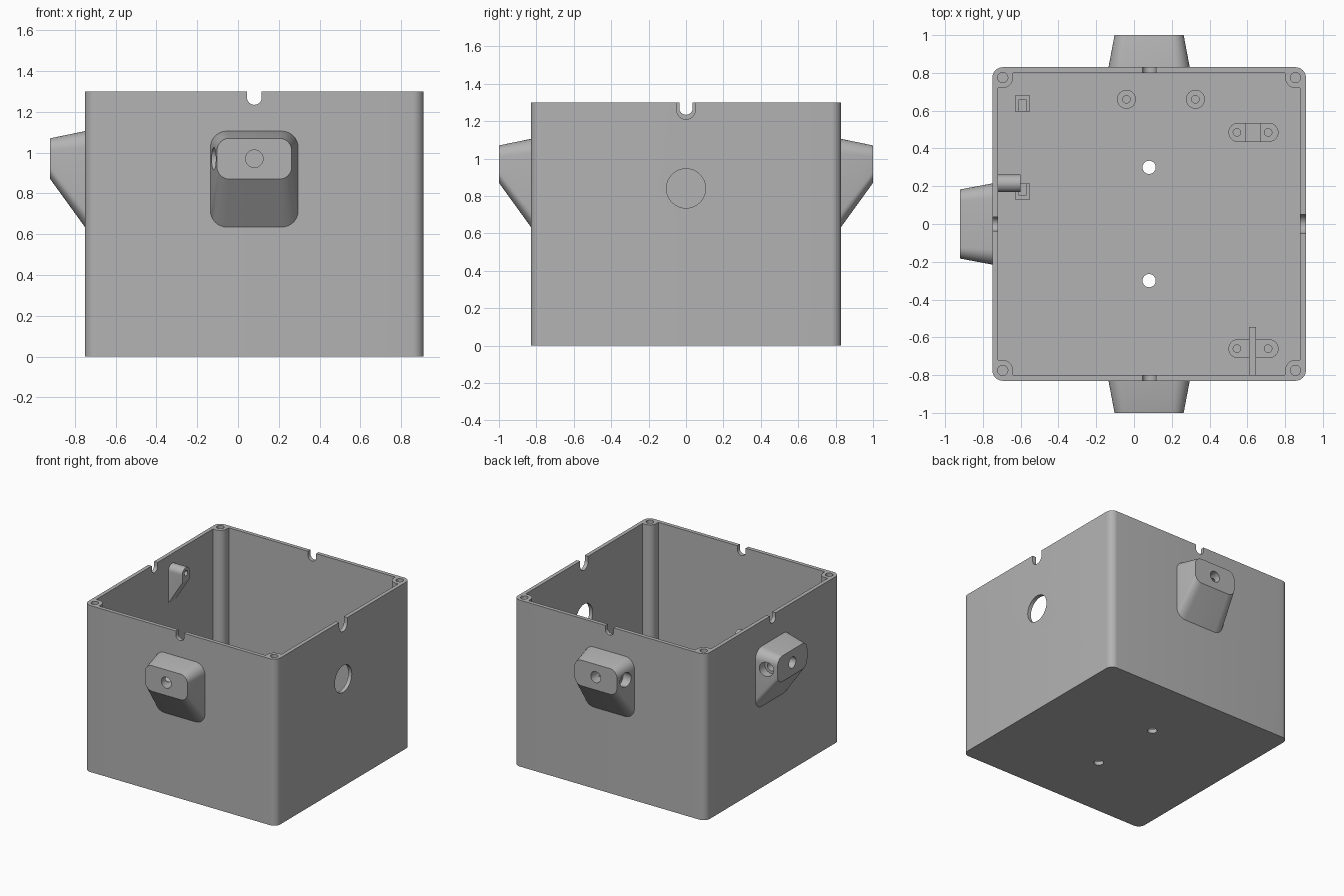
import bpy, bmesh, math
from mathutils import Matrix, Vector

cube = bpy.data.objects.get("Cube")
if cube:
    bpy.data.objects.remove(cube, do_unlink=True)

grey = bpy.data.materials.new("plain grey")
grey.use_nodes = True
colour = (0.45, 0.45, 0.45, 1)
grey.diffuse_color = colour
grey.node_tree.nodes["Principled BSDF"].inputs["Base Color"].default_value = colour

CENTRE = Vector((0.08, 0, 0))   # the box sits off centre because of its side lug
HALF, INNER, HEIGHT, FLOOR = 0.83, 0.80, 1.30, 0.03
FRONT, RIGHT, BACK, LEFT = 0, 1, 2, 3   # quarter turns, counted from the front wall


# ---- helpers -------------------------------------------------------------
def arc(cx, cy, r, start, end, n=8):
    steps = [math.radians(start + (end - start) * i / n) for i in range(n + 1)]
    return [(cx + r * math.cos(t), cy + r * math.sin(t)) for t in steps]


def circle(cx, cy, r):
    return arc(cx, cy, r, 0, 360, 32)[:-1]


def rounded(x0, x1, y0, y1, r):
    return (arc(x1 - r, y1 - r, r, 0, 90) + arc(x0 + r, y1 - r, r, 90, 180)
            + arc(x0 + r, y0 + r, r, 180, 270) + arc(x1 - r, y0 + r, r, 270, 360))


def rect(x0, x1, y0, y1):
    return [(x0, y0), (x1, y0), (x1, y1), (x0, y1)]


def arch(cx, cz, r, end):
    """Half circle with straight sides running to the height end."""
    s = 1 if end > cz else -1
    pts = [(x, cz - s * (z - cz)) for x, z in arc(cx, cz, r, 0, 180, 20)]
    return pts + [(cx - r, end), (cx + r, end)]


def loft(name, sections, axis="z", turn=0, mirror=False):
    """Solid through (profile, depth) sections, placed about the box centre."""
    bm = bmesh.new()
    rings = []
    for profile, d in sections:
        to3d = {"x": lambda a, b: (d, a, b), "y": lambda a, b: (a, d, b),
                "z": lambda a, b: (a, b, d)}[axis]
        rings.append([bm.verts.new(to3d(a, b)) for a, b in profile])
    for low, high in zip(rings, rings[1:]):
        n = len(low)
        for i in range(n):
            j = (i + 1) % n
            bm.faces.new((low[i], low[j], high[j], high[i]))
    bm.faces.new(rings[0])
    bm.faces.new(rings[-1])
    place = Matrix.Translation(CENTRE) @ Matrix.Rotation(turn * math.pi / 2, 4, "Z")
    if mirror:
        place = place @ Matrix.Diagonal((1, -1, 1, 1))
    bm.transform(place)
    bmesh.ops.recalc_face_normals(bm, faces=bm.faces)
    mesh = bpy.data.meshes.new(name)
    bm.to_mesh(mesh)
    bm.free()
    mesh.materials.append(grey)
    obj = bpy.data.objects.new(name, mesh)
    bpy.context.collection.objects.link(obj)
    return obj


def prism(name, profile, d0, d1, **kw):
    return loft(name, [(profile, d0), (profile, d1)], **kw)


def activate(obj):
    bpy.ops.object.select_all(action="DESELECT")
    obj.select_set(True)
    bpy.context.view_layer.objects.active = obj


def cut(obj, profile, d0, d1, **kw):
    cutter = prism("cutter", profile, d0, d1, **kw)
    cutter.hide_render = True
    activate(obj)
    mod = obj.modifiers.new("cut", "BOOLEAN")
    mod.operation, mod.solver, mod.object = "DIFFERENCE", "EXACT", cutter
    bpy.ops.object.modifier_apply(modifier=mod.name)
    bpy.data.objects.remove(cutter, do_unlink=True)


parts = []

# ---- open box with screw posts in its corners ------------------------------
box = prism("box", rounded(-HALF, HALF, -HALF, HALF, 0.055), 0, HEIGHT)
parts.append(box)
post, post_r = 0.775, 0.055
edge = post - post_r
corner = [(INNER, edge)] + arc(post, post, post_r, 270, 180) + [(edge, INNER)]
cavity = []
for q in range(4):
    spin = Matrix.Rotation(q * math.pi / 2, 2)
    cavity += [tuple(spin @ Vector(p)) for p in corner]
cut(box, cavity, FLOOR, HEIGHT + 0.1)
for sx in (-1, 1):
    for sy in (-1, 1):
        cut(box, circle(sx * post, sy * post, 0.027), HEIGHT - 0.25, HEIGHT + 0.1)

# rim notches, a wider one on the side with the round opening
for turn in (FRONT, BACK, LEFT):
    cut(box, arch(0, 1.27, 0.036, 1.4), -0.9, -0.7, axis="y", turn=turn)
cut(box, arch(0, 1.26, 0.05, 1.4), -0.9, -0.7, axis="y", turn=RIGHT)
cut(box, circle(0, 0.84, 0.105), -0.9, -0.7, axis="y", turn=RIGHT)

# drain holes in the floor
for y in (-0.3, 0.3):
    cut(box, circle(0, y, 0.035), -0.1, 0.1)

# ---- tapered mounting lugs with a face hole and a stepped side hole --------
for name, kw in (("front_lug", {}), ("back_lug", {"mirror": True}),
                 ("side_lug", {"turn": LEFT})):
    base = rounded(-0.215, 0.215, 0.635, 1.105, 0.08)
    tip = rounded(-0.183, 0.183, 0.87, 1.07, 0.06)
    lug = loft(name, [(base, -0.82), (base, -HALF), (tip, -1.0)], axis="y", **kw)
    cut(lug, circle(-0.915, 0.97, 0.055), -0.3, -0.14, axis="x", **kw)
    cut(lug, circle(-0.915, 0.97, 0.034), -0.2, 0.03, axis="x", **kw)
    cut(lug, circle(0, 0.97, 0.043), -1.1, -0.88, axis="y", **kw)
    parts.append(lug)

# ---- inside bracket, rounded on top and tapering down to the wall ----------
bracket = loft("wall_bracket", [(arch(0.215, 1.18, 0.046, 0.93), -0.81),
                                (arch(0.215, 1.18, 0.046, 0.93), -INNER),
                                (arch(0.215, 1.18, 0.046, 1.12), -0.68)], axis="x")
cut(bracket, circle(0.215, 1.18, 0.02), -0.76, -0.6, axis="x")
parts.append(bracket)

# ---- floor fittings ---------------------------------------------------------
sunk = FLOOR - 0.01
for i, x in enumerate((-0.12, 0.245)):
    standoff = prism(f"standoff_{i + 1}", circle(x, 0.66, 0.05), sunk, 0.13)
    cut(standoff, circle(x, 0.66, 0.02), 0.04, 0.2)
    parts.append(standoff)

for name, y in (("back_clamp", 0.485), ("front_clamp", -0.66)):
    clamp = prism(name, rounded(0.42, 0.685, y - 0.05, y + 0.05, 0.0499), sunk, 0.13)
    for x in (0.465, 0.63):
        cut(clamp, circle(x, y, 0.02), 0.04, 0.2)
    if y > 0:
        cut(clamp, rect(0.51, 0.59, y - 0.1, y + 0.1), 0.09, 0.2)
    parts.append(clamp)
parts.append(prism("floor_rib", rect(0.53, 0.565, -0.805, -0.545), sunk, 0.15))

# upright guides whose slots face each other
for name, y, slot in (("back_guide", 0.638, (0.5, 0.66)),
                      ("front_guide", 0.172, (0.15, 0.3))):
    guide = prism(name, rect(-0.71, -0.63, y - 0.043, y + 0.043), sunk, 0.2)
    cut(guide, rect(-0.688, -0.652, *slot), 0.06, 0.3)
    parts.append(guide)

# ---- smooth curved walls, keep the edges sharp -------------------------------
for obj in parts:
    activate(obj)
    bpy.ops.object.shade_smooth_by_angle(angle=math.radians(30))
